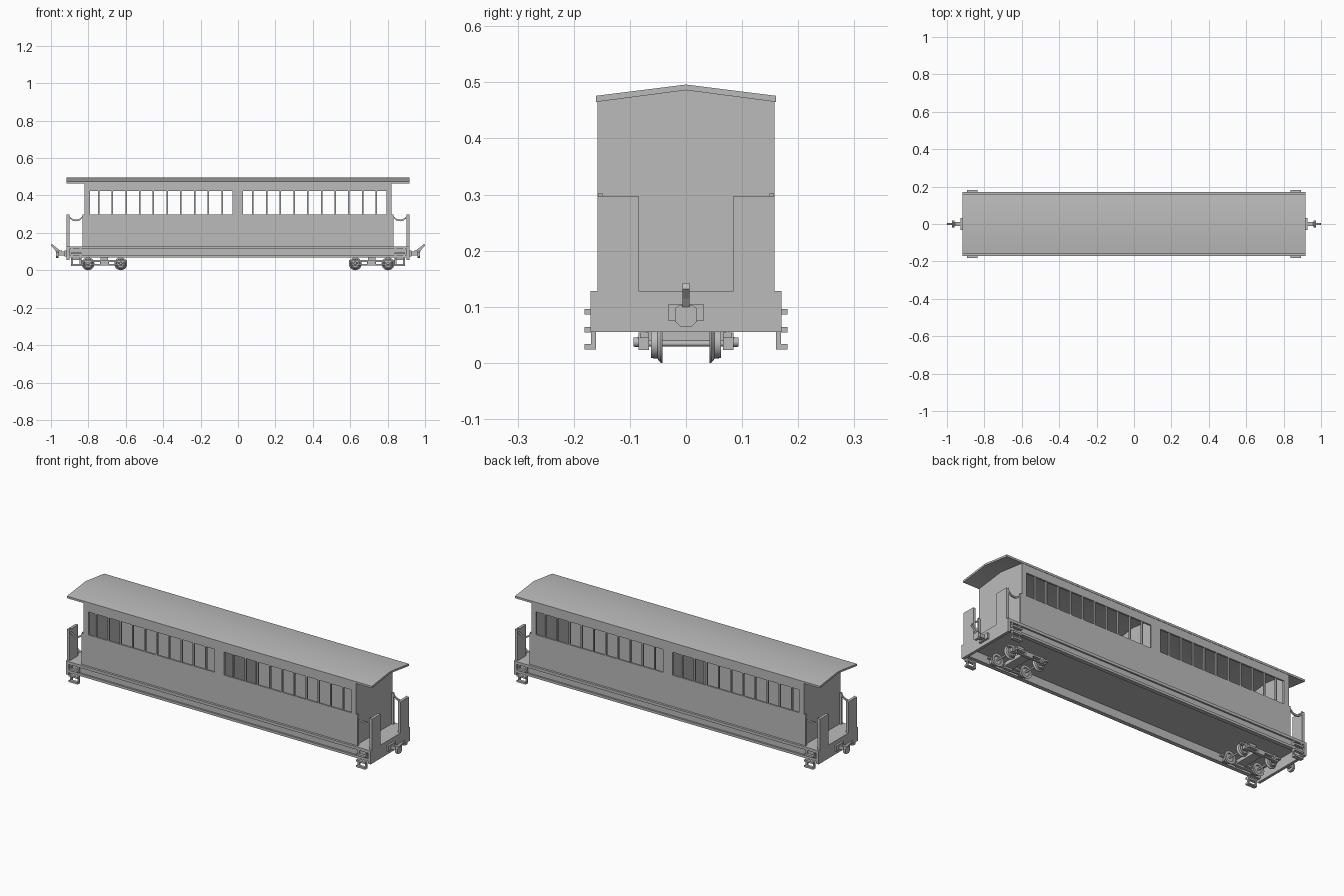
import bpy, bmesh, math
from mathutils import Matrix

if "Cube" in bpy.data.objects:
    bpy.data.objects.remove(bpy.data.objects["Cube"])

grey = bpy.data.materials.new("plain grey")
grey.diffuse_color = (0.5, 0.5, 0.5, 1)
grey.use_nodes = True
grey.node_tree.nodes["Principled BSDF"].inputs["Base Color"].default_value = grey.diffuse_color


def finish(name, bm, mirror="", smooth=False):
    """Turn a bmesh into an object, mirrored about the given world axes."""
    bmesh.ops.recalc_face_normals(bm, faces=bm.faces)
    me = bpy.data.meshes.new(name)
    bm.to_mesh(me)
    bm.free()
    me.materials.append(grey)
    ob = bpy.data.objects.new(name, me)
    bpy.context.collection.objects.link(ob)
    if mirror:
        mod = ob.modifiers.new("mirror", "MIRROR")
        mod.use_axis = ["X" in mirror, "Y" in mirror, False]
        mod.use_mirror_merge = False
    if smooth:
        bpy.ops.object.select_all(action="DESELECT")
        ob.select_set(True)
        bpy.context.view_layer.objects.active = ob
        bpy.ops.object.shade_smooth_by_angle(angle=math.radians(35))
    return ob


def add_box(bm, x0, x1, y0, y1, z0, z1):
    m = Matrix.Translation(((x0 + x1) / 2, (y0 + y1) / 2, (z0 + z1) / 2))
    bmesh.ops.create_cube(bm, size=1, matrix=m @ Matrix.Diagonal((x1 - x0, y1 - y0, z1 - z0, 1)))


def boxes(name, dims, mirror=""):
    bm = bmesh.new()
    for d in dims:
        add_box(bm, *d)
    return finish(name, bm, mirror)


def prism(name, profile, axis, a, b, mirror="", smooth=False):
    """Extrude a closed 2D profile along x (profile is y,z) or y (profile is x,z)."""
    bm = bmesh.new()
    place = (lambda p, t: (t, p[0], p[1])) if axis == "X" else (lambda p, t: (p[0], t, p[1]))
    face = bm.faces.new([bm.verts.new(place(p, a)) for p in profile])
    ext = bmesh.ops.extrude_face_region(bm, geom=[face])
    verts = [v for v in ext["geom"] if isinstance(v, bmesh.types.BMVert)]
    bmesh.ops.translate(bm, verts=verts, vec=place((0, 0), b - a))
    return finish(name, bm, mirror, smooth)


def lathe(name, profile, x, z, mirror="", sides=24):
    """Spin a (radius, y) outline round an axle running along y."""
    bm = bmesh.new()
    vs = [bm.verts.new((x + r, y, z)) for r, y in profile]
    edges = [bm.edges.new(p) for p in zip(vs, vs[1:])]
    bmesh.ops.spin(bm, geom=vs + edges, cent=(x, 0, z), axis=(0, 1, 0),
                   angle=2 * math.pi, steps=sides, use_duplicate=False)
    bmesh.ops.remove_doubles(bm, verts=bm.verts, dist=1e-5)
    return finish(name, bm, mirror, True)


# Roof and the end walls beneath it
prism("roof", [(-.16, .465), (0, .486), (.16, .465), (.16, .476), (0, .496), (-.16, .476)],
      "X", -.917, .917, smooth=True)
gable = [(-.158, .128), (.158, .128), (.158, .468), (0, .488), (-.158, .468)]
prism("end_wall", gable, "X", .808, .82, "X")
prism("partition", gable, "X", -.006, .006)

# Side walls: panels, central pier, end piers and slim window posts
Y0, Y1 = -.158, -.148
boxes("side_wall", [(-.82, .82, Y0, Y1, .128, .298), (-.82, .82, Y0, Y1, .423, .47),
                    (-.03, .027, Y0, Y1, .298, .423), (-.82, -.79, Y0, Y1, .298, .423),
                    (.793, .82, Y0, Y1, .298, .423)], "Y")
posts = []
for first in (-.745, .08):
    for i in range(10):
        c = first + .0733 * i
        posts.append((c - .004, c + .004, Y0 + .001, Y1, .298, .423))
boxes("window_post", posts, "Y")

# Underframe
boxes("floor", [(-.915, .915, -.16, .16, .112, .128)])
prism("side_sill", [(-.17, .128), (-.17, .113), (-.161, .113), (-.161, .081), (-.17, .081),
                    (-.17, .068), (-.148, .068), (-.148, .128)], "X", -.915, .915, "Y")
boxes("headstock", [(.902, .917, -.17, .17, .055, .128)], "X")

# End platform railings and sagging side chains
boxes("railing_panel", [(.902, .917, -.158, -.085, .128, .297)], "XY")
boxes("chain_post", [(.82, .831, -.158, -.148, .128, .297)], "XY")
arc = [(.8665 + .037 * math.cos(t), .293 + .031 * math.sin(t))
       for t in [math.pi * (1 + i / 10) for i in range(11)]]
inner = [(x, z + .009) for x, z in reversed(arc)]
prism("side_chain", arc + inner, "Y", -.157, -.149, "XY")

# Boarding steps
steps = [(.838, .892, -.181, -.166, z, z + .01) for z in (.024, .054, .086)]
steps += [(x, x + .01, -.169, -.160, .024, .115) for x in (.838, .882)]
steps += [(.838, .892, -.169, -.160, .024, .031)]
boxes("step", steps, "XY")

# Bogies
MID, AXLES = .714, (.627, .802)
for ax in AXLES:
    lathe("wheel", [(0, -.061), (.009, -.061), (.009, -.056), (.02, -.054), (.022, -.062),
                    (.026, -.062), (.027, -.051), (.0345, -.045), (.0345, -.042), (.022, -.042),
                    (.02, -.047), (0, -.047)], ax, .0345, "XY")
    lathe("axle", [(0, -.085), (.005, -.085), (.005, .085), (0, .085)], ax, .0345, "X", 12)
    lathe("axle_cap", [(0, -.094), (.008, -.094), (.009, -.084), (0, -.084)], ax, .037, "XY", 12)
    boxes("axle_box", [(ax - .015, ax + .015, -.085, -.066, .023, .054)], "XY")
boxes("bogie_frame", [(.593, .836, -.082, -.066, .044, .054),
                      (AXLES[0], AXLES[1], -.08, -.07, .026, .033),
                      (MID - .022, MID + .022, -.084, -.066, .026, .046)], "XY")
boxes("bogie_bolster", [(MID - .025, MID + .025, -.07, .07, .036, .056),
                        (MID - .02, MID + .02, -.02, .02, .05, .113)], "X")

# Couplers: mounting plate, shank, octagonal buffer and raised hook lever
boxes("coupler_mount", [(.916, .928, -.031, .031, .075, .105),
                        (.925, .962, -.011, .011, .08, .1)], "X")
octagon = [(-.02, .074), (-.01, .065), (.01, .065), (.02, .074),
           (.02, .096), (.012, .103), (-.012, .103), (-.02, .096)]
prism("buffer", octagon, "X", .96, .973, "X")
prism("coupler_hook", [(.94, .092), (.97, .095), (.984, .115), (1.0, .132), (.996, .142),
                       (.972, .122), (.955, .108), (.94, .105)], "Y", -.006, .006, "X")
